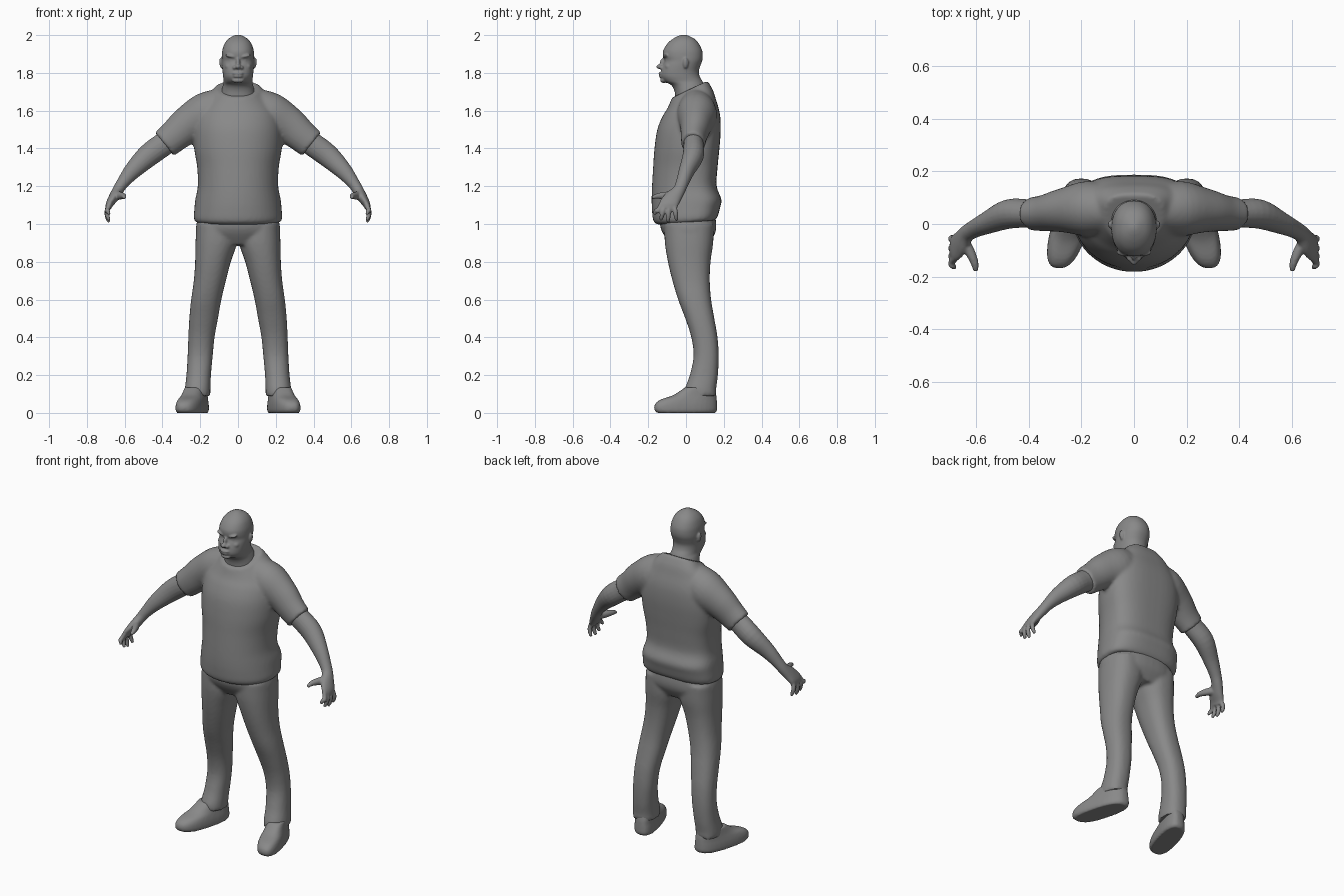
import bpy, bmesh, math
from mathutils import Vector, Matrix

if "Cube" in bpy.data.objects:
    bpy.data.objects.remove(bpy.data.objects["Cube"])

grey = bpy.data.materials.new("plain grey")
grey.diffuse_color = (0.25, 0.25, 0.25, 1)
grey.use_nodes = True
grey.node_tree.nodes["Principled BSDF"].inputs["Base Color"].default_value = grey.diffuse_color


def densify(rows, k=4):
    """Catmull-Rom interpolation between rows of numbers."""
    out = []
    for i in range(len(rows) - 1):
        a, b, c, d = (rows[min(max(j, 0), len(rows) - 1)] for j in (i - 1, i, i + 1, i + 2))
        for s in range(k):
            t = s / k
            out.append([0.5 * (2 * q + (r - p) * t + (2 * p - 5 * q + 4 * r - u) * t * t
                               + (3 * q - p - 3 * r + u) * t ** 3)
                        for p, q, r, u in zip(a, b, c, d)])
    return out + [list(rows[-1])]


def skin(bm, rings):
    """Join rings of points into a closed skin."""
    loops = [[bm.verts.new(p) for p in ring] for ring in rings]
    n = len(loops[0])
    for a, b in zip(loops, loops[1:]):
        for i in range(n):
            bm.faces.new((a[i], a[(i + 1) % n], b[(i + 1) % n], b[i]))
    bm.faces.new(loops[0][::-1])
    bm.faces.new(loops[-1])


def unit(n, front, back):
    """Superellipse points with separate squareness in front and behind."""
    for i in range(n):
        a = 2 * math.pi * i / n
        c, s = math.cos(a), math.sin(a)
        e = 2 / (back if s > 0 else front)
        yield math.copysign(abs(c) ** e, c), math.copysign(abs(s) ** e, s)


def stack(bm, rows, side=1, front=2.2, back=2.2, bias=0.5, shear=0.0, n=32):
    """Level rings: centre x, z, half width, front y, back y, tilt."""
    rings = []
    for cx, z, w, yf, yb, tilt in densify(rows):
        yc = yf + (yb - yf) * bias
        ring = []
        for c, s in unit(n, front, back):
            y = yc + s * (yb - yc if s > 0 else yc - yf)
            ring.append((side * (cx + c * w + shear * (0.1 - y)), y, z + tilt * (y - yc)))
        rings.append(ring)
    skin(bm, rings)


def tube(bm, rows, side=1, ref=(0, 1, 0), n=20):
    """Rings across a path: x, y, z, radius along ref, other radius."""
    rows = densify(rows)
    pts = [Vector(r[:3]) for r in rows]
    rings = []
    for i, r in enumerate(rows):
        t = (pts[min(i + 1, len(pts) - 1)] - pts[max(i - 1, 0)]).normalized()
        u = Vector(ref)
        u = (u - t * u.dot(t)).normalized()
        v = t.cross(u)
        ring = [pts[i] + u * c * r[3] + v * s * r[4] for c, s in unit(n, 2, 2)]
        rings.append([(side * p.x, p.y, p.z) for p in ring])
    skin(bm, rings)


def ball(bm, loc, size, rot=0.0):
    m = Matrix.Translation(loc) @ Matrix.Rotation(rot, 4, 'Y') @ Matrix.Diagonal((*size, 1))
    bmesh.ops.create_uvsphere(bm, u_segments=16, v_segments=10, radius=1, matrix=m)


def finish(name, bm, voxel, smooth):
    """Fuse the overlapping pieces into one smooth skin."""
    bmesh.ops.recalc_face_normals(bm, faces=bm.faces)
    mesh = bpy.data.meshes.new(name)
    bm.to_mesh(mesh)
    bm.free()
    ob = bpy.data.objects.new(name, mesh)
    bpy.context.collection.objects.link(ob)
    mod = ob.modifiers.new("fuse", 'REMESH')
    mod.mode, mod.voxel_size = 'VOXEL', voxel
    mod = ob.modifiers.new("soften", 'SMOOTH')
    mod.factor, mod.iterations = 0.5, smooth
    dg = bpy.context.evaluated_depsgraph_get()
    baked = bpy.data.meshes.new_from_object(ob.evaluated_get(dg))
    ob.modifiers.clear()
    ob.data = baked
    baked.materials.clear()
    baked.materials.append(grey)
    baked.polygons.foreach_set("material_index", [0] * len(baked.polygons))
    bpy.ops.object.select_all(action='DESELECT')
    bpy.context.view_layer.objects.active = ob
    ob.select_set(True)
    bpy.ops.object.shade_smooth_by_angle(angle=math.radians(50))


# Head and neck
bm = bmesh.new()
stack(bm, [(0, z, w, f, b, 0) for z, w, f, b in [
    (1.64, .095, -.055, .10), (1.70, .088, -.06, .10), (1.735, .08, -.078, .095),
    (1.755, .076, -.115, .088), (1.78, .079, -.133, .073), (1.81, .082, -.132, .068),
    (1.84, .085, -.124, .077), (1.865, .086, -.115, .086), (1.89, .086, -.122, .089),
    (1.92, .083, -.12, .085), (1.955, .071, -.099, .068), (1.98, .051, -.07, .045),
    (1.996, .025, -.04, .015), (2.002, .008, -.02, -.005)]], n=40)
ball(bm, (0, -.134, 1.833), (.016, .023, .014))            # nose tip
ball(bm, (0, -.120, 1.853), (.012, .019, .026))            # nose bridge
ball(bm, (0, -.131, 1.797), (.030, .015, .008))            # upper lip
ball(bm, (0, -.129, 1.782), (.026, .015, .008))            # lower lip
ball(bm, (0, -.117, 1.760), (.032, .020, .014))            # chin
for s in (-1, 1):
    ball(bm, (s * .018, -.126, 1.828), (.012, .016, .011))              # nostril
    ball(bm, (s * .036, -.106, 1.888), (.032, .018, .009), s * -.2)     # brow
    ball(bm, (s * .034, -.099, 1.867), (.014, .011, .006))              # eye
    ball(bm, (s * .046, -.088, 1.833), (.024, .024, .020))              # cheek
    ball(bm, (s * .089, -.002, 1.852), (.010, .015, .029), s * .12)     # ear
finish("head", bm, .005, 3)

# Shirt: torso with short sleeves
bm = bmesh.new()
stack(bm, [(0, *r) for r in [
    (1.01, .222, -.145, .155, .08), (1.03, .234, -.172, .168, .08), (1.08, .231, -.18, .18, .04),
    (1.13, .226, -.182, .188, 0), (1.2, .213, -.18, .162, 0), (1.3, .216, -.174, .167, 0),
    (1.4, .232, -.167, .177, 0), (1.5, .235, -.152, .184, 0), (1.58, .22, -.124, .179, .05),
    (1.64, .185, -.1, .158, .2), (1.68, .155, -.088, .142, .33), (1.722, .114, -.076, .113, .48)]],
    front=2.1, back=2.8, bias=.6, n=48)
for s in (-1, 1):
    tube(bm, [(.05, .05, 1.635, .08, .095), (.165, .058, 1.58, .106, .118),
              (.265, .052, 1.525, .085, .1), (.335, .042, 1.467, .07, .086),
              (.39, .038, 1.422, .063, .08)], s, n=28)
finish("shirt", bm, .01, 5)

# Trousers: hips and legs
bm = bmesh.new()
stack(bm, [(0, 1.07, .2, -.13, .15, 0), (0, 1.0, .22, -.138, .16, 0),
           (0, .95, .22, -.122, .154, 0), (0, .89, .17, -.08, .12, 0)], back=2.5, n=40)
leg = [(1.0, .01, .22, -.115, .148), (.9, .006, .225, -.112, .144), (.8, .038, .227, -.096, .13),
       (.7, .064, .234, -.072, .126), (.6, .088, .248, -.042, .133), (.5, .106, .258, -.004, .15),
       (.4, .124, .263, .028, .167), (.3, .134, .267, .04, .173), (.2, .143, .273, .02, .169),
       (.13, .146, .281, -.005, .16), (.09, .146, .281, -.008, .16)]
for s in (-1, 1):
    stack(bm, [((i + o) / 2, z, (o - i) / 2, f, b, 0) for z, i, o, f, b in leg], s, back=2.4)
finish("trousers", bm, .01, 4)

# Shoes, toes turned outwards
for s, tag in ((-1, "right"), (1, "left")):
    bm = bmesh.new()
    stack(bm, [(.216, *r, 0) for r in [
        (0, .064, -.152, .155), (.015, .07, -.167, .165), (.045, .069, -.165, .165),
        (.07, .064, -.135, .163), (.095, .058, -.065, .16), (.135, .052, -.005, .15)]],
        s, front=2.6, back=2.6, shear=.26)
    finish(tag + "_shoe", bm, .007, 2)

# Bare arms with hands
fingers = [(-.128, -.166, 1.05), (-.109, -.133, 1.02), (-.087, -.096, 1.01), (-.064, -.05, 1.018)]
for s, tag in ((-1, "right"), (1, "left")):
    bm = bmesh.new()
    tube(bm, [(.31, .042, 1.48, .052, .06), (.39, .04, 1.425, .053, .063),
              (.475, .038, 1.362, .056, .061), (.558, .004, 1.282, .042, .046),
              (.61, -.02, 1.218, .034, .033), (.637, -.038, 1.177, .034, .029),
              (.66, -.07, 1.138, .046, .026), (.68, -.092, 1.105, .05, .02),
              (.688, -.097, 1.08, .044, .015)], s)
    for y0, y1, z1 in fingers:
        tube(bm, [(.678, y0, 1.11, .013, .013), (.694, (y0 + y1) / 2, 1.07, .013, .013),
                  (.691, y1 * .8 + y0 * .2, z1 + .022, .012, .012),
                  (.681, y1, z1, .008, .008)], s, (1, 0, 0), 12)
    tube(bm, [(.65, -.06, 1.15, .022, .026), (.622, -.11, 1.15, .019, .021),
              (.606, -.15, 1.148, .015, .015), (.602, -.18, 1.14, .009, .009)],
         s, (1, 0, 0), 12)                                              # thumb
    finish(tag + "_arm", bm, .0055, 3)
